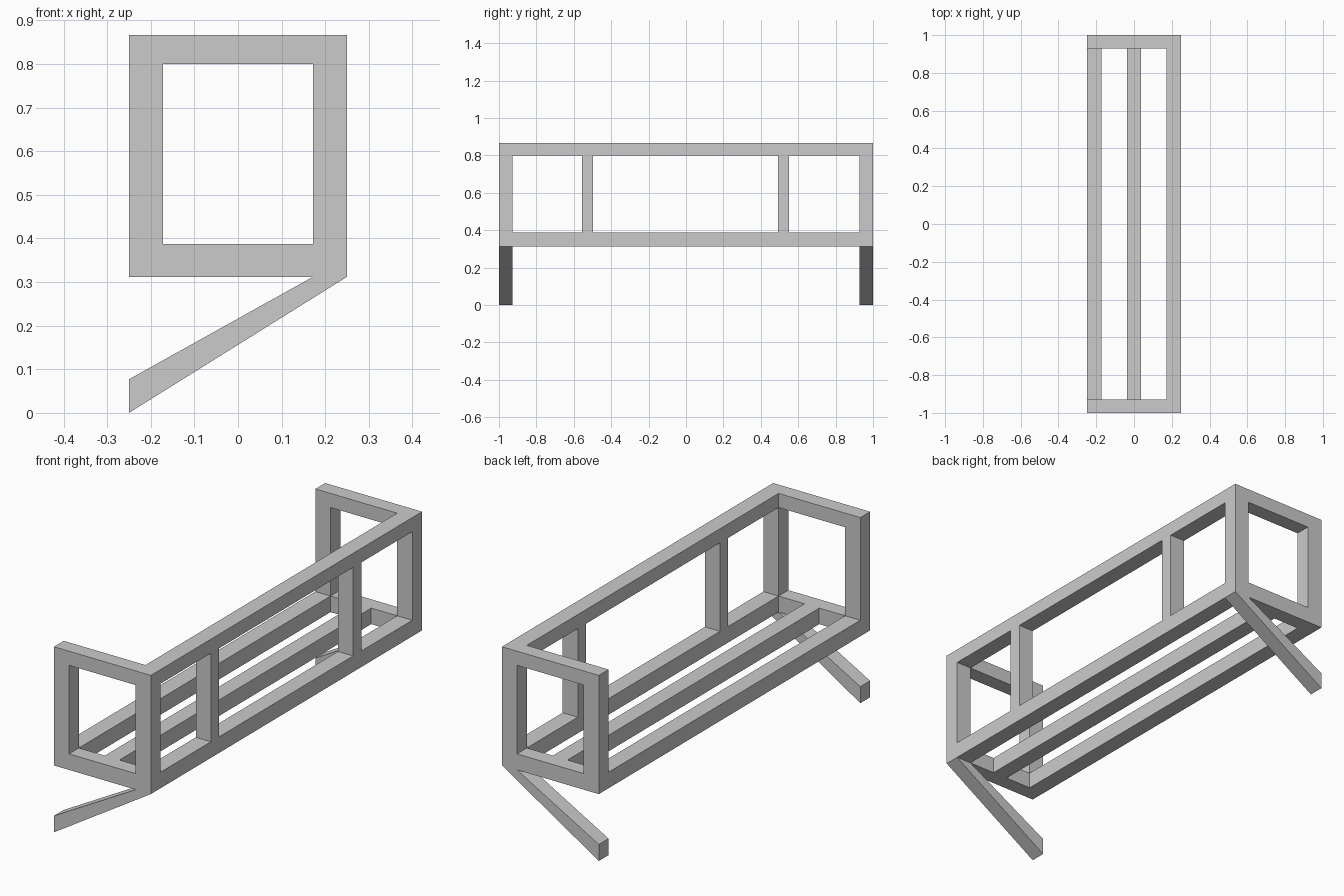
import bpy, bmesh

if "Cube" in bpy.data.objects:
    bpy.data.objects.remove(bpy.data.objects["Cube"])

X, XI = 0.25, 0.172           # outer and inner half width
Z0, Z1 = 0.312, 0.387         # lower rail bottom and top
Z2, Z3 = 0.80, 0.866          # upper rail bottom and top
YO, YI = 1.0, 0.928           # outer and inner face of the end frames


def extrude_profile(name, points, faces, y0, y1):
    """Fill an x-z profile at y0 and extrude it to y1."""
    bm = bmesh.new()
    verts = [bm.verts.new((x, y0, z)) for x, z in points]
    for f in faces:
        bm.faces.new([verts[i] for i in f])
    ext = bmesh.ops.extrude_face_region(bm, geom=bm.faces[:], use_keep_orig=True)
    moved = [g for g in ext["geom"] if isinstance(g, bmesh.types.BMVert)]
    bmesh.ops.translate(bm, verts=moved, vec=(0, y1 - y0, 0))
    bmesh.ops.recalc_face_normals(bm, faces=bm.faces[:])
    mesh = bpy.data.meshes.new(name)
    bm.to_mesh(mesh)
    bm.free()
    obj = bpy.data.objects.new(name, mesh)
    bpy.context.collection.objects.link(obj)
    return obj


def bar(name, x0, x1, y0, y1, z0, z1):
    """Straight box-shaped bar."""
    return extrude_profile(name, [(x0, z0), (x1, z0), (x1, z1), (x0, z1)],
                           [(0, 1, 2, 3)], y0, y1)


# End frames with a rectangular opening, and the slanted legs below them
ring = [(-X, Z0), (X, Z0), (X, Z3), (-X, Z3),
        (-XI, Z1), (XI, Z1), (XI, Z2), (-XI, Z2)]
ring_faces = [(i, (i + 1) % 4, (i + 1) % 4 + 4, i + 4) for i in range(4)]
leg = [(-X, 0), (X, Z0), (XI, Z0), (-X, 0.077)]
for side, s in (("front", -1), ("rear", 1)):
    extrude_profile(side + "_end_frame", ring, ring_faces, s * YI, s * YO)
    extrude_profile(side + "_slanted_leg", leg, [(0, 1, 2, 3)], s * YI, s * YO)

# Three long seat rails
for name, x0, x1 in (("left", -X, -XI), ("middle", -0.038, 0.038), ("right", XI, X)):
    bar(name + "_seat_rail", x0, x1, -YI, YI, Z0, Z1)

# Backrest: top rail and two uprights on the right side
bar("backrest_top_rail", XI, X, -YI, YI, Z2, Z3)
bar("front_backrest_post", XI, X, -0.557, -0.497, Z1, Z2)
bar("rear_backrest_post", XI, X, 0.492, 0.552, Z1, Z2)
